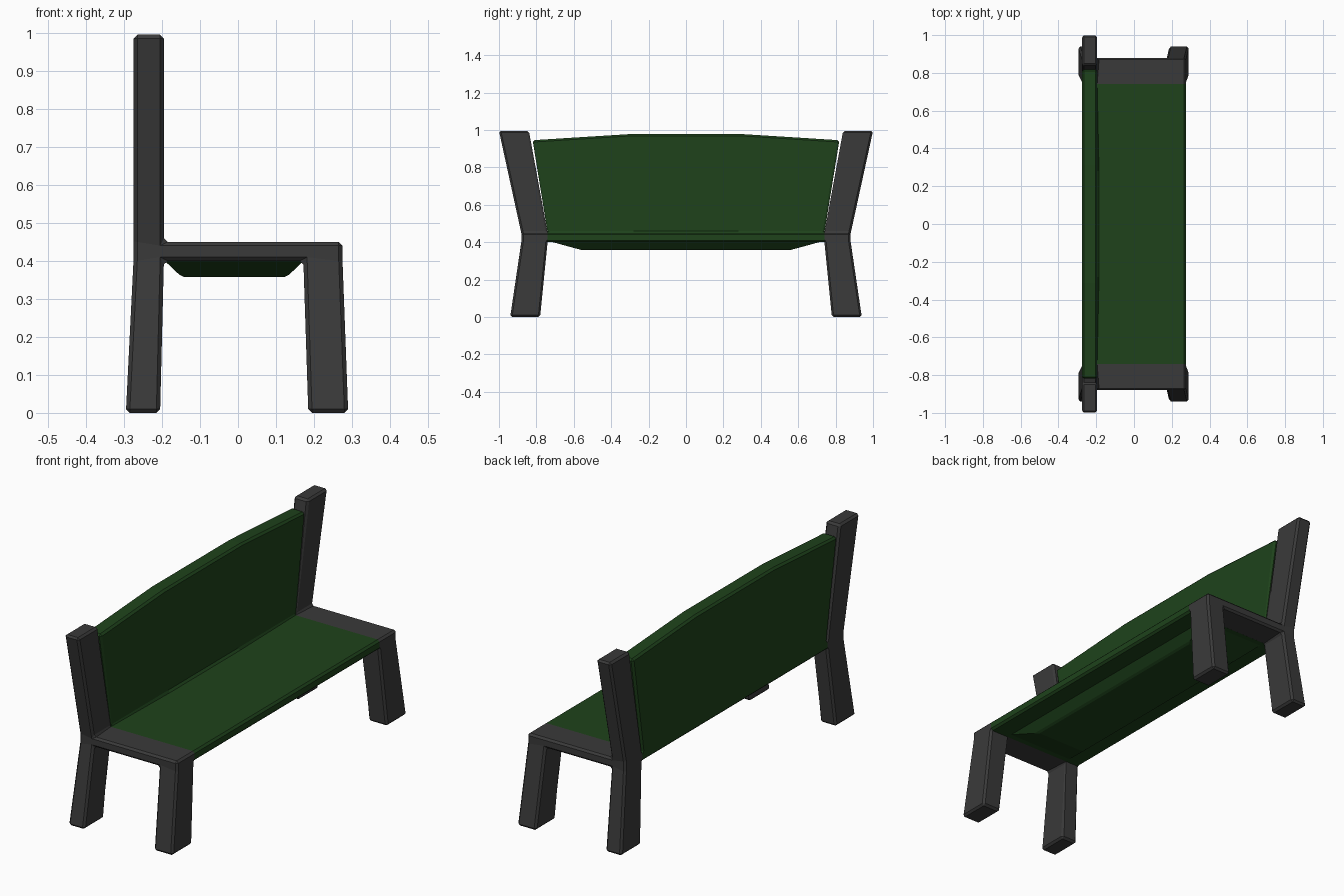
import bpy, bmesh, math

if "Cube" in bpy.data.objects:
    bpy.data.objects.remove(bpy.data.objects["Cube"])


def material(name, rgb):
    m = bpy.data.materials.new(name)
    m.diffuse_color = (*rgb, 1)
    m.use_nodes = True
    m.node_tree.nodes["Principled BSDF"].inputs["Base Color"].default_value = m.diffuse_color
    return m


def finish(bm, name, mat):
    bmesh.ops.recalc_face_normals(bm, faces=bm.faces[:])
    me = bpy.data.meshes.new(name)
    bm.to_mesh(me)
    bm.free()
    me.materials.append(mat)
    ob = bpy.data.objects.new(name, me)
    bpy.context.collection.objects.link(ob)
    return ob


def sweep(name, pts, quads, stations, place, mat, width, keep_sharp):
    """Sweep a quad-split XZ profile through stations along y, then chamfer."""
    bm = bmesh.new()
    rings = [[bm.verts.new(place(x, z, t)) for x, z in pts] for t in stations]
    for ring in (rings[0], rings[-1]):
        for q in quads:
            bm.faces.new([ring[i] for i in q])
    directed = {(q[i], q[(i + 1) % 4]) for q in quads for i in range(4)}
    outline = [(a, b) for a, b in directed if (b, a) not in directed]
    for r0, r1 in zip(rings, rings[1:]):
        for a, b in outline:
            bm.faces.new((r0[a], r0[b], r1[b], r1[a]))
    bmesh.ops.recalc_face_normals(bm, faces=bm.faces[:])
    edges = [e for e in bm.edges
             if e.calc_face_angle(0) > math.radians(30) and not keep_sharp(e)]
    bmesh.ops.bevel(bm, geom=edges, offset=width, segments=1,
                    affect='EDGES', clamp_overlap=True)
    return finish(bm, name, mat)


dark = material("dark_grey", (0.042, 0.042, 0.042))
green = material("green", (0.013, 0.055, 0.011))

# Side frames: splayed legs, seat rail and leaning back post
frame_pts = [(-.295, 0), (-.205, 0), (-.195, .4), (-.275, .4),
             (.185, 0), (.29, 0), (.275, .4), (.172, .4),
             (-.275, .45), (-.195, .45), (.172, .45), (.275, .45),
             (-.275, .995), (-.195, .995)]
frame_quads = [(0, 1, 2, 3), (4, 5, 6, 7), (3, 2, 9, 8), (2, 7, 10, 9),
               (7, 6, 11, 10), (8, 9, 13, 12)]
reach = {0: (.78, .94), .4: (.74, .88), .45: (.74, .88), .995: (.84, 1.0)}

for side, label in ((-1, "left"), (1, "right")):
    sweep(f"side_frame_{label}", frame_pts, frame_quads, (0, 1),
          lambda x, z, t: (x, side * reach[z][t], z), dark, .01,
          lambda e: all(abs(v.co.y) < .75 and .39 < v.co.z < .46 for v in e.verts))

# Seat and arched backrest in one L-shaped shell
seat_pts = [(-.275, .4), (-.195, .4), (.275, .4), (.275, .45),
            (-.195, .45), (-.275, .45), (-.275, .975), (-.195, .975)]
seat_quads = [(0, 1, 4, 5), (1, 2, 3, 4), (5, 4, 7, 6)]


def place_seat(x, z, t):
    if z > .9:
        return x, t * .82, .945 if abs(t) == 1 else .977
    return x, t * .74, z


sweep("seat_and_backrest", seat_pts, seat_quads, (-1, -.38, .38, 1),
      place_seat, green, .01,
      lambda e: all(abs(v.co.y) > .73 and v.co.z < .46 for v in e.verts))

# Tapered pan under the seat
bm = bmesh.new()
bmesh.ops.create_cube(bm, size=1)
for v in bm.verts:
    sx, sy, low = v.co.x > 0, (1 if v.co.y > 0 else -1), v.co.z < 0
    if low:
        v.co = (.135 if sx else -.155, sy * .57, .358)
    else:
        v.co = (.175 if sx else -.195, sy * .72, .402)
bottom = [e for e in bm.edges if all(v.co.z < .37 for v in e.verts)]
bmesh.ops.bevel(bm, geom=bottom, offset=.012, segments=1, affect='EDGES')
finish(bm, "under_seat_pan", green)
